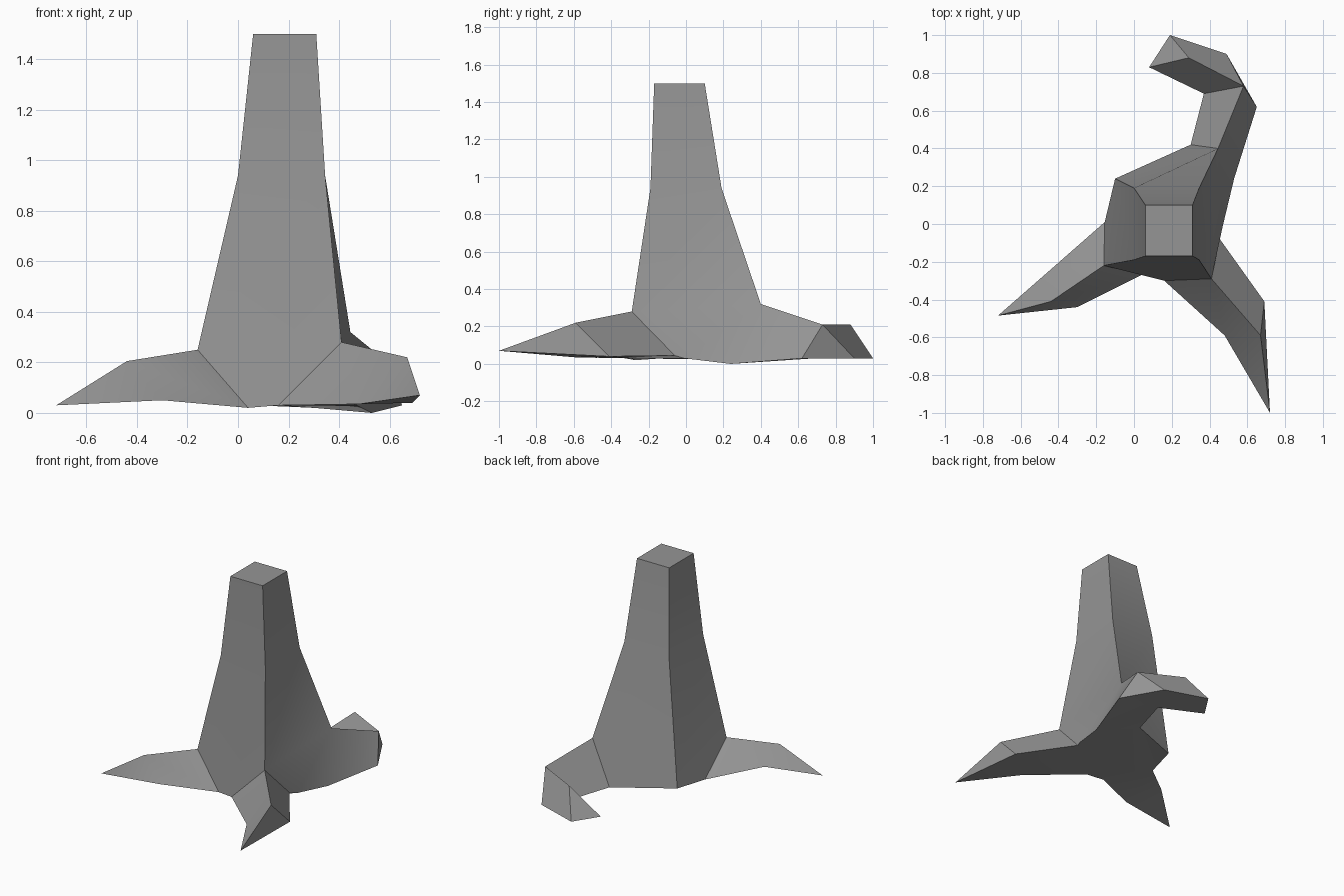
import bpy
import bmesh
import math

cube = bpy.data.objects.get("Cube")
if cube:
    bpy.data.objects.remove(cube, do_unlink=True)

bark = bpy.data.materials.new("grey_bark")
bark.use_nodes = True
grey = (0.3, 0.3, 0.3, 1.0)
bark.diffuse_color = grey
bark.node_tree.nodes["Principled BSDF"].inputs["Base Color"].default_value = grey

bm = bmesh.new()


def ring(*points):
    return [bm.verts.new(p) for p in points]


def rectangle(left, right, front, back, height):
    return ring((left, front, height), (right, front, height),
                (right, back, height), (left, back, height))


def face(*verts):
    return bm.faces.new(verts)


def bridge(lower, upper):
    """Join two rings of equal size; a shared vertex gives a triangle."""
    count = len(lower)
    for i in range(count):
        j = (i + 1) % count
        corners = [lower[i], lower[j], upper[j], upper[i]]
        bm.faces.new(list(dict.fromkeys(corners)))


def cone(base, tip):
    for i in range(len(base)):
        face(base[i], base[(i + 1) % len(base)], tip)


# Each root section is a triangle: ridge, low edge, other low edge
right_root = [ring((-0.16, -0.22, 0.25), (-0.155, 0.01, 0.04), (0.04, -0.27, 0.02)),
              ring((-0.44, -0.41, 0.205), (-0.44, -0.24, 0.11), (-0.30, -0.44, 0.05))]
left_root = [ring((0.41, -0.29, 0.28), (0.16, -0.30, 0.03), (0.44, -0.06, 0.045)),
             ring((0.67, -0.59, 0.22), (0.48, -0.59, 0.035), (0.69, -0.41, 0.04))]
back_root = [ring((0.445, 0.40, 0.32), (0.53, 0.24, 0.0), (0.30, 0.42, 0.02)),
             ring((0.58, 0.73, 0.21), (0.65, 0.62, 0.03), (0.37, 0.69, 0.03))]
for root in (right_root, left_root, back_root):
    bridge(*root)

# Pointed root ends
cone(right_root[1], bm.verts.new((-0.72, -0.485, 0.03)))
cone(left_root[1], bm.verts.new((0.72, -1.0, 0.07)))

# Curled end of the back root turns around its inner edge
ridge, outer, inner = back_root[1]
bend = [ridge, bm.verts.new((0.49, 0.90, 0.03)), inner]
end = ring((0.29, 0.88, 0.21), (0.19, 1.0, 0.03), (0.08, 0.83, 0.03))
face(ridge, outer, bend[1])
face(outer, inner, bend[1])
bridge(bend, end)
face(*end)

# Tapered trunk
top = rectangle(0.06, 0.31, -0.17, 0.10, 1.5)
middle = rectangle(0.0, 0.345, -0.19, 0.19, 0.94)
bridge(middle, top)
face(*top)

# Flared trunk foot between the roots
heel, notch = ring((-0.10, 0.24, 0.05), (0.47, -0.01, 0.03))
right_ridge, right_back, right_front = right_root[0]
left_ridge, left_front, left_back = left_root[0]
back_ridge, back_outer, back_inner = back_root[0]
front_right, front_left, back_left, back_right = middle
face(front_right, right_ridge, right_front, left_front, left_ridge, front_left)
face(front_left, left_ridge, left_back, notch, back_outer, back_ridge, back_left)
face(back_left, back_ridge, back_inner, heel, back_right)
face(back_right, heel, right_back, right_ridge, front_right)

# Underside
face(right_front, right_back, heel, back_inner, back_outer, notch, left_back, left_front)

bmesh.ops.recalc_face_normals(bm, faces=bm.faces[:])
mesh = bpy.data.meshes.new("stump_with_roots")
bm.to_mesh(mesh)
bm.free()
mesh.materials.append(bark)
stump = bpy.data.objects.new("stump_with_roots", mesh)
bpy.context.collection.objects.link(stump)

bpy.ops.object.select_all(action="DESELECT")
stump.select_set(True)
bpy.context.view_layer.objects.active = stump
bpy.ops.object.shade_smooth_by_angle(angle=math.radians(30))
